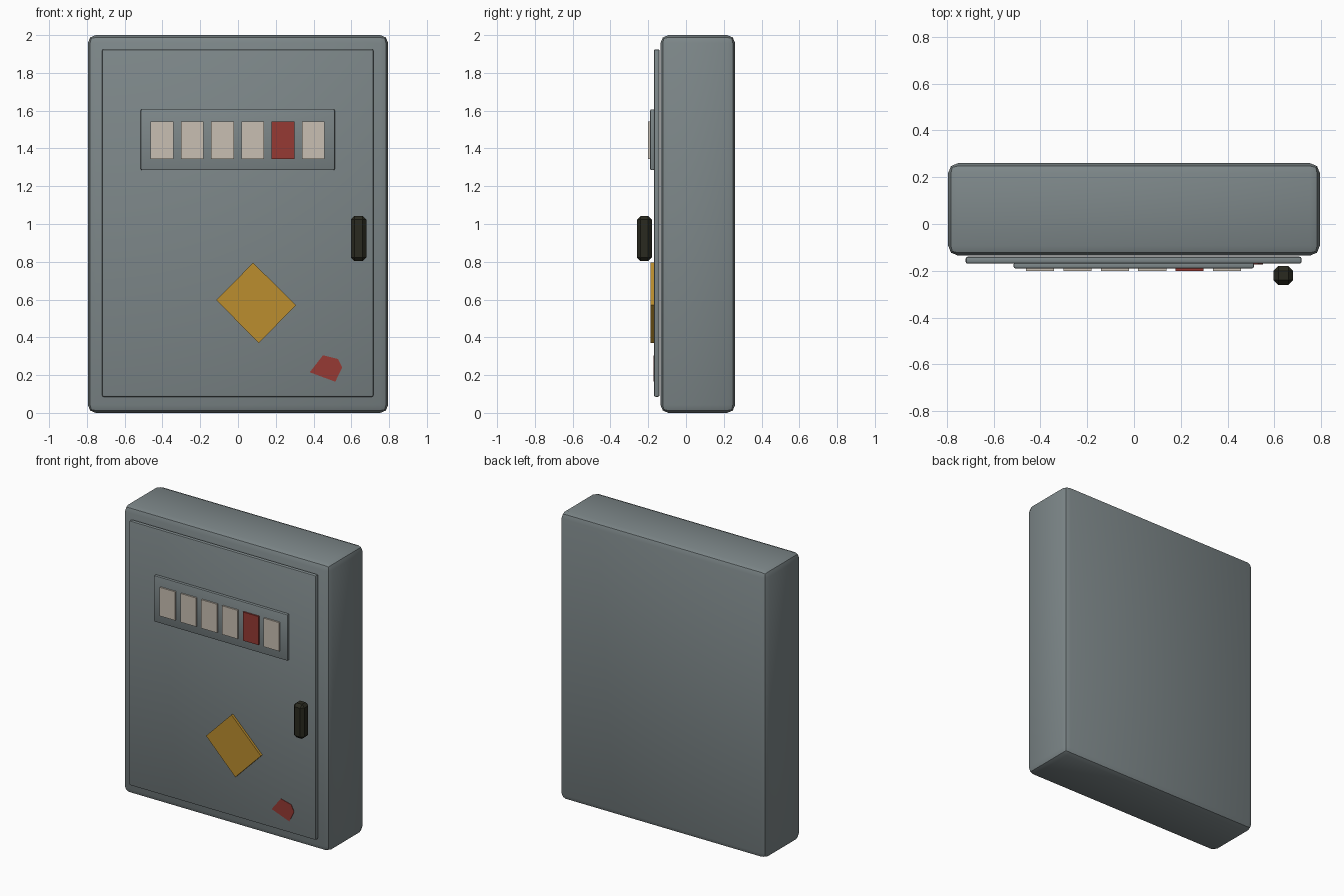
import bpy, bmesh, math

if "Cube" in bpy.data.objects:
    bpy.data.objects.remove(bpy.data.objects["Cube"])


def material(name, rgb):
    m = bpy.data.materials.new(name)
    m.diffuse_color = (*rgb, 1)
    m.use_nodes = True
    m.node_tree.nodes["Principled BSDF"].inputs["Base Color"].default_value = m.diffuse_color
    return m


GREY = material("blue_grey_metal", (0.205, 0.242, 0.25))
CREAM = material("cream_label", (0.578, 0.52, 0.445))
RED = material("red_label", (0.305, 0.042, 0.034))
YELLOW = material("yellow_sticker", (0.50, 0.27, 0.028))
BLACK = material("dark_handle", (0.023, 0.023, 0.014))


def finish(name, bm, mat):
    bmesh.ops.recalc_face_normals(bm, faces=bm.faces)
    me = bpy.data.meshes.new(name)
    bm.to_mesh(me)
    bm.free()
    me.materials.append(mat)
    ob = bpy.data.objects.new(name, me)
    bpy.context.collection.objects.link(ob)
    return ob


def box(name, x, y, z, mat, bevel=0.0, segments=1, smooth=False):
    """Box spanning the (min, max) ranges, with optional rounded edges."""
    bm = bmesh.new()
    bmesh.ops.create_cube(bm, size=1)
    for v in bm.verts:
        for i, (lo, hi) in enumerate((x, y, z)):
            v.co[i] = hi if v.co[i] > 0 else lo
    if bevel:
        bmesh.ops.bevel(bm, geom=bm.edges[:], offset=bevel, segments=segments,
                        profile=0.5, affect='EDGES')
    ob = finish(name, bm, mat)
    if smooth:
        bpy.ops.object.select_all(action='DESELECT')
        ob.select_set(True)
        bpy.context.view_layer.objects.active = ob
        bpy.ops.object.shade_smooth_by_angle(angle=math.radians(40))
    return ob


def plate(name, outline, y_front, y_back, mat):
    """Flat sticker: an x/z outline extruded along y."""
    bm = bmesh.new()
    face = bm.faces.new([bm.verts.new((x, y_front, z)) for x, z in outline])
    new = bmesh.ops.extrude_face_region(bm, geom=[face])["geom"]
    for v in new:
        if isinstance(v, bmesh.types.BMVert):
            v.co.y = y_back
    return finish(name, bm, mat)


# Cabinet, door and label panel
box("cabinet_body", (-0.795, 0.795), (-0.135, 0.26), (0.0, 2.0), GREY, 0.042, 2, True)
box("door", (-0.72, 0.717), (-0.17, -0.14), (0.085, 1.925), GREY, 0.009, 2, True)
box("label_panel", (-0.515, 0.513), (-0.19, -0.165), (1.285, 1.607), GREY, 0.007, 2, True)

# Row of labels, the fifth one red
for i in range(6):
    x = -0.462 + 0.16 * i
    box(f"label_{i + 1}", (x, x + 0.12), (-0.201, -0.187), (1.343, 1.542),
        RED if i == 4 else CREAM)

# Handle standing just off the door
box("handle", (0.597, 0.68), (-0.26, -0.18), (0.803, 1.043), BLACK, 0.02)

# Stickers
plate("warning_sticker", [(0.08, 0.795), (0.307, 0.57), (0.11, 0.37), (-0.115, 0.597)],
      -0.187, -0.168, YELLOW)
plate("torn_sticker", [(0.38, 0.215), (0.45, 0.305), (0.53, 0.285), (0.552, 0.24),
                       (0.515, 0.165)], -0.173, -0.168, RED)
